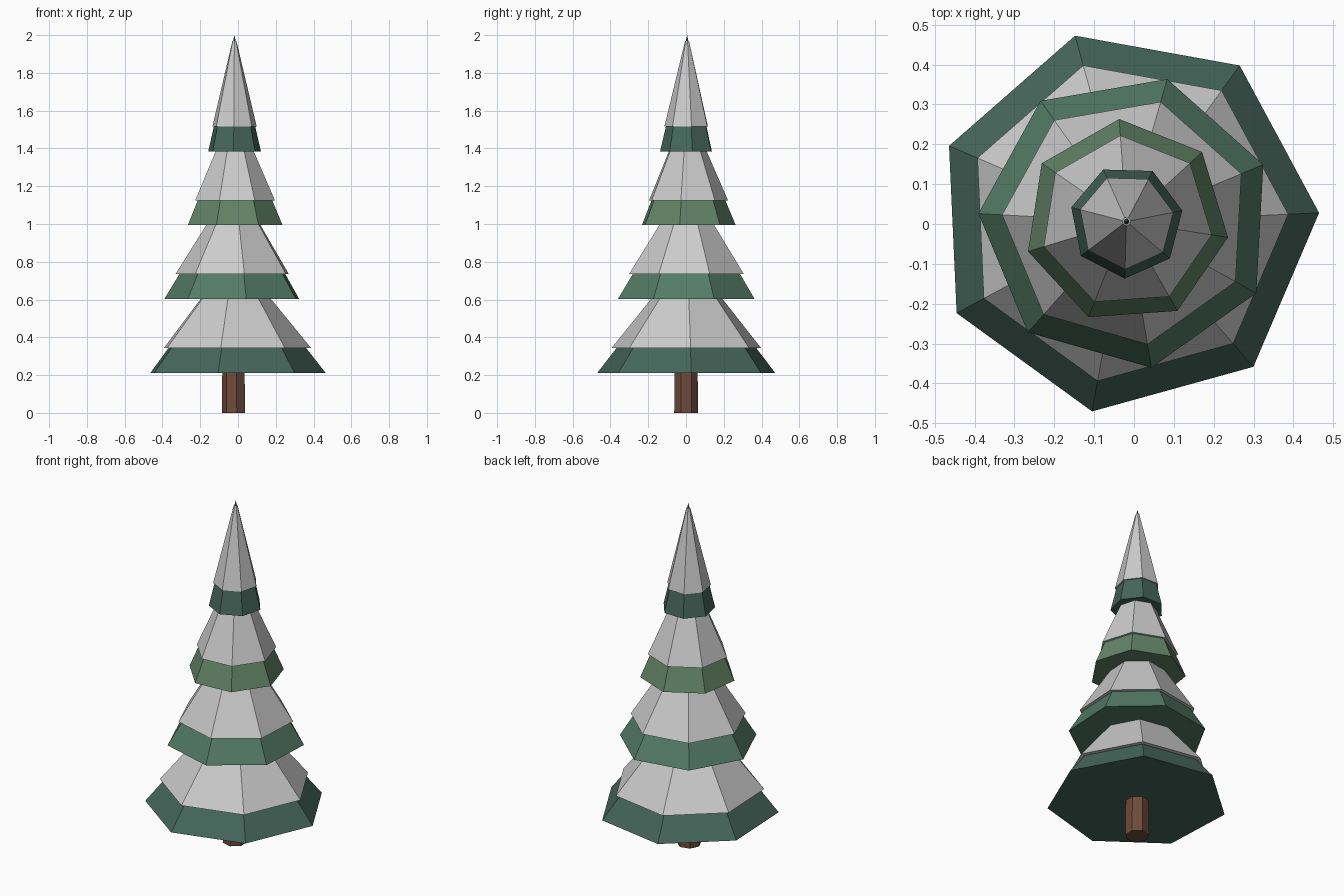
import bpy, bmesh
from math import cos, sin, radians, tau

if "Cube" in bpy.data.objects:
    bpy.data.objects.remove(bpy.data.objects["Cube"])

SIDES = 7
CX, CY = -0.019, 0.006


def material(name, rgb):
    m = bpy.data.materials.new(name)
    m.diffuse_color = (*rgb, 1)
    m.use_nodes = True
    m.node_tree.nodes["Principled BSDF"].inputs["Base Color"].default_value = m.diffuse_color
    return m


def frustum(name, r0, z0, r1, z1, phase, mat=None, centre=(CX, CY)):
    """Closed seven-sided cone or frustum; r1 = 0 gives a point."""
    bm = bmesh.new()

    def ring(r, z):
        angles = [radians(phase) + tau * i / SIDES for i in range(SIDES)]
        return [bm.verts.new((centre[0] + r * cos(a), centre[1] + r * sin(a), z))
                for a in angles]

    low = ring(r0, z0)
    bm.faces.new(low[::-1])
    if r1 > 0:
        high = ring(r1, z1)
        bm.faces.new(high)
    else:
        tip = bm.verts.new((*centre, z1))
    for i in range(SIDES):
        j = (i + 1) % SIDES
        top = (high[j], high[i]) if r1 > 0 else (tip,)
        bm.faces.new((low[i], low[j], *top))
    mesh = bpy.data.meshes.new(name)
    bm.to_mesh(mesh)
    bm.free()
    ob = bpy.data.objects.new(name, mesh)
    bpy.context.collection.objects.link(ob)
    if mat:
        mesh.materials.append(mat)


# Trunk
frustum("trunk", 0.065, 0, 0.061, 0.30, 180,
        material("bark", (0.16, 0.07, 0.043)), (-0.021, 0.001))

# Foliage tiers, each twisted 20 degrees, with a snow shell on top
HEIGHT = 0.615
dark = material("dark_green", (0.06, 0.133, 0.105))
mid = material("mid_green", (0.088, 0.2, 0.137))
light = material("light_green", (0.123, 0.23, 0.135))
tiers = [(0.484, dark), (0.372, mid), (0.258, light), (0.143, dark)]
for i, (r, mat) in enumerate(tiers):
    z = 0.211 + 0.3913 * i
    phase = 2.6 + 20 * i
    frustum(f"foliage_{i + 1}", r, z, 0, z + HEIGHT, phase, mat)
    frustum(f"snow_{i + 1}", r * 0.84, z + 0.132, r * 0.075, z + 0.585, phase)
